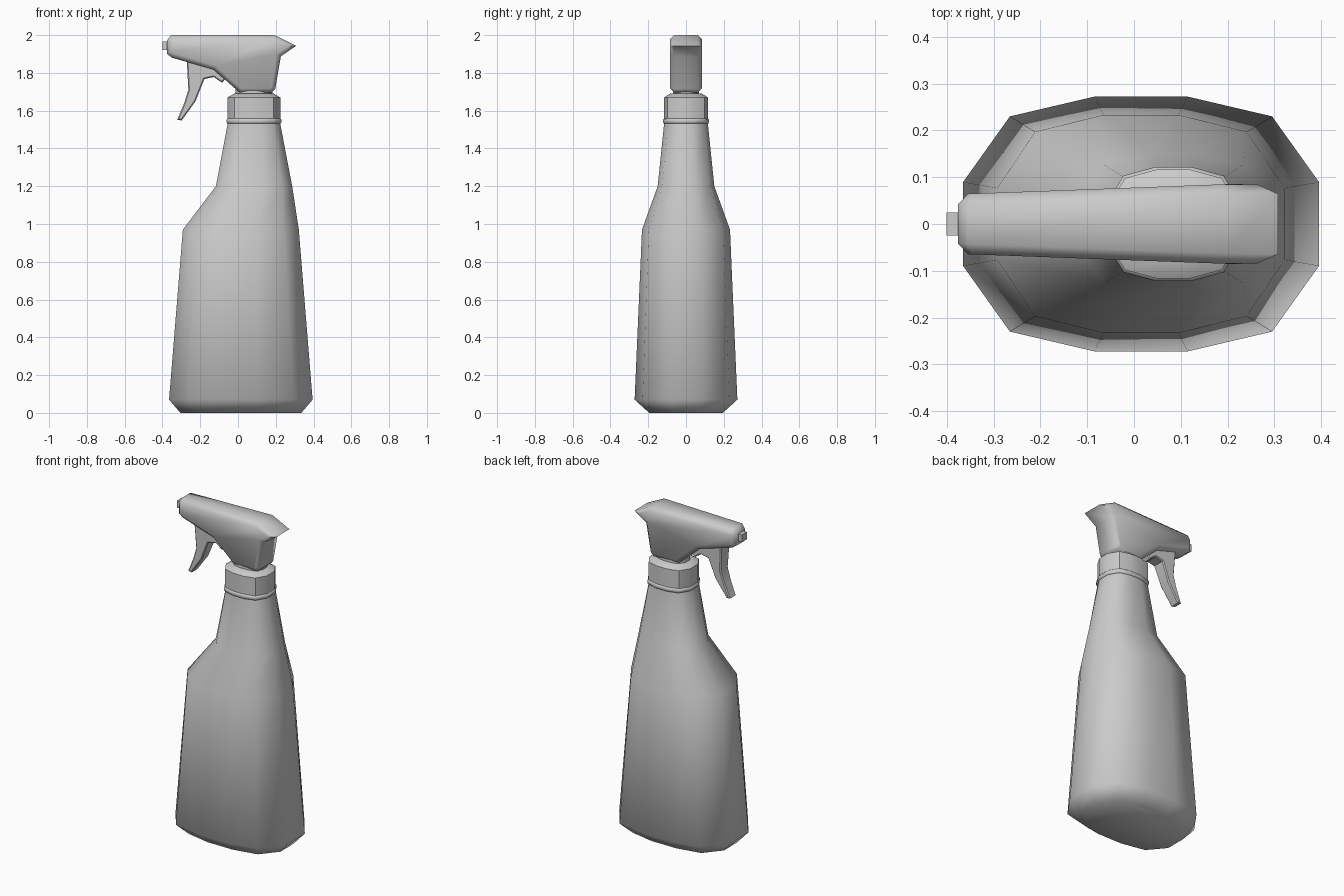
import bpy, bmesh

if "Cube" in bpy.data.objects:
    bpy.data.objects.remove(bpy.data.objects["Cube"])

# Quarter of the squarish 12-sided section, as fractions of the half sizes
Q = [(1.0, 0.33), (0.737, 0.845), (0.263, 1.0)]
SECTION = (Q + [(-x, y) for x, y in reversed(Q)]
           + [(-x, -y) for x, y in Q] + [(x, -y) for x, y in reversed(Q)])


def finish(name, bm, angle):
    bmesh.ops.recalc_face_normals(bm, faces=bm.faces)
    mesh = bpy.data.meshes.new(name)
    bm.to_mesh(mesh)
    bm.free()
    ob = bpy.data.objects.new(name, mesh)
    bpy.context.collection.objects.link(ob)
    bpy.ops.object.select_all(action='DESELECT')
    ob.select_set(True)
    bpy.context.view_layer.objects.active = ob
    bpy.ops.object.shade_smooth_by_angle(angle=angle)
    return ob


def loft(name, levels, angle=0.9):
    """Skin 12-sided sections given as (z, x min, x max, half depth)."""
    bm = bmesh.new()
    rings = []
    for z, x0, x1, h in levels:
        c, r = (x0 + x1) / 2, (x1 - x0) / 2
        rings.append([bm.verts.new((c + r * u, h * v, z)) for u, v in SECTION])
    for a, b in zip(rings, rings[1:]):
        for i in range(12):
            j = (i + 1) % 12
            bm.faces.new((a[i], a[j], b[j], b[i]))
    bm.faces.new(rings[0])
    bm.faces.new(rings[-1])
    return finish(name, bm, angle)


def slab(name, profile, width, bevel, angle=0.9):
    """Side profile in x, z given thickness by width(x, z), with chamfered sides."""
    bm = bmesh.new()
    sides = [[bm.verts.new((x, s * (width(x, z) - bevel), z)) for x, z in profile]
             for s in (-1, 1)]
    n = len(profile)
    for i in range(n):
        j = (i + 1) % n
        bm.faces.new((sides[0][i], sides[0][j], sides[1][j], sides[1][i]))
    caps = [bm.faces.new(sides[0]), bm.faces.new(sides[1][::-1])]
    bmesh.ops.recalc_face_normals(bm, faces=bm.faces)
    bmesh.ops.inset_region(bm, faces=caps, thickness=bevel, depth=bevel,
                           use_even_offset=True)
    return finish(name, bm, angle)


# Bottle body with the grip cut-in at the front
loft("bottle", [
    (0.0, -0.305, 0.335, 0.195), (0.07, -0.365, 0.395, 0.272),
    (0.97, -0.292, 0.322, 0.233), (1.2, -0.117, 0.287, 0.15),
    (1.54, -0.053, 0.222, 0.115)], 1.0)

# Flange between bottle and collar
loft("neck_ring", [
    (1.53, -0.054, 0.223, 0.115), (1.538, -0.061, 0.23, 0.122),
    (1.552, -0.061, 0.23, 0.122), (1.56, -0.054, 0.223, 0.115)])

# Screw collar and the stem above it
loft("collar", [
    (1.55, -0.056, 0.224, 0.116), (1.67, -0.056, 0.224, 0.116),
    (1.69, -0.02, 0.19, 0.085)], 0.6)
loft("stem", [(1.66, -0.012, 0.182, 0.07), (1.73, -0.012, 0.182, 0.07)])

# Spray head, tapering toward the nozzle
head = [(-0.376, 1.97), (-0.355, 2.0), (0.193, 2.0), (0.308, 1.943),
        (0.227, 1.888), (0.197, 1.715), (0.178, 1.695), (0.01, 1.695),
        (-0.13, 1.818), (-0.348, 1.88), (-0.376, 1.9)]
slab("spray_head", head,
     lambda x, z: min(0.086, 0.064 + 0.037 * (x + 0.37)), 0.022)

# Trigger lever
trigger = [(-0.272, 1.88), (-0.263, 1.71), (-0.285, 1.64), (-0.322, 1.552),
           (-0.298, 1.548), (-0.225, 1.65), (-0.178, 1.768), (-0.128, 1.778),
           (-0.085, 1.748), (-0.06, 1.775), (-0.1, 1.85)]
slab("trigger", trigger,
     lambda x, z: 0.032 + 0.012 * max(0, z - 1.55) / 0.3, 0.006, 0.6)

# Nozzle
bpy.ops.mesh.primitive_cube_add(size=1, location=(-0.38, 0, 1.943))
nozzle = bpy.context.object
nozzle.name = "nozzle"
nozzle.scale = (0.04, 0.05, 0.045)
